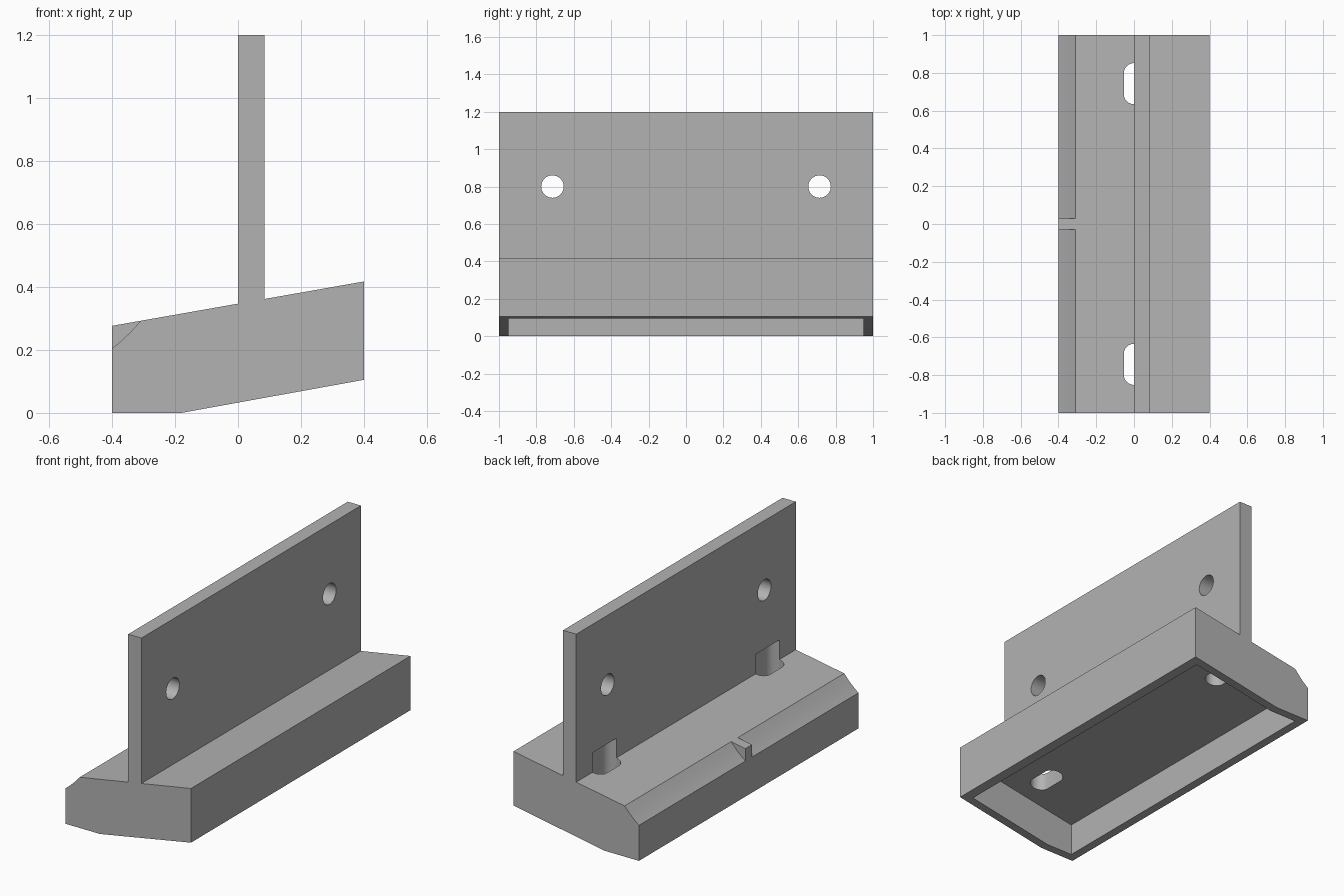
import bpy
import bmesh
from math import pi, sin, cos
from mathutils import Vector

if "Cube" in bpy.data.objects:
    bpy.data.objects.remove(bpy.data.objects["Cube"], do_unlink=True)

grey = bpy.data.materials.new("plain grey")
grey.use_nodes = True
colour = (0.45, 0.45, 0.45, 1)
grey.diffuse_color = colour
grey.node_tree.nodes["Principled BSDF"].inputs["Base Color"].default_value = colour


def prism(name, points, move):
    """Solid swept from a closed loop of 3D points along a vector."""
    bm = bmesh.new()
    face = bm.faces.new([bm.verts.new(p) for p in points])
    swept = bmesh.ops.extrude_face_region(bm, geom=[face])["geom"]
    verts = [v for v in swept if isinstance(v, bmesh.types.BMVert)]
    bmesh.ops.translate(bm, verts=verts, vec=Vector(move))
    bmesh.ops.recalc_face_normals(bm, faces=bm.faces)
    mesh = bpy.data.meshes.new(name)
    bm.to_mesh(mesh)
    bm.free()
    obj = bpy.data.objects.new(name, mesh)
    mesh.materials.append(grey)
    bpy.context.collection.objects.link(obj)
    return obj


def along_y(name, profile, y0, y1):
    return prism(name, [(x, y0, z) for x, z in profile], (0, y1 - y0, 0))


def cut(target, cutter):
    mod = target.modifiers.new(cutter.name, 'BOOLEAN')
    mod.operation = 'DIFFERENCE'
    mod.solver = 'EXACT'
    mod.object = cutter
    cutter.hide_render = True
    cutter.hide_set(True)


def top(x):
    """Height of the sloping upper face."""
    return 0.347 + 0.176 * x


# Sloping base with upright plate, as one section
bracket = along_y("bracket", [
    (-0.4, 0), (-0.18, 0), (0.4, 0.105), (0.4, top(0.4)),
    (0.084, top(0.084)), (0.084, 1.2), (0, 1.2), (0, top(0)),
    (-0.4, top(-0.4))], -1, 1)

# Hollow underside with a roof parallel to the upper face
cut(bracket, along_y("underside_cutter", [
    (-0.35, -0.1), (0.35, -0.1), (0.35, top(0.35) - 0.1),
    (-0.35, top(-0.35) - 0.1)], -0.95, 0.95))

for side, name in ((-1, "front"), (1, "back")):
    # Slightly hollow chamfer, leaving a small tab in the middle
    cut(bracket, along_y(name + "_chamfer_cutter", [
        (-0.41, 0.197), (-0.4, 0.205), (-0.375, 0.225), (-0.343, 0.255),
        (-0.309, top(-0.309)), (-0.3, 0.31), (-0.41, 0.31)],
        side * 0.03, side * 1.1))

    # Round hole through the plate
    ring = [2 * pi * i / 32 for i in range(32)]
    cut(bracket, prism(name + "_hole_cutter", [
        (-0.05, side * 0.714 + 0.06 * cos(a), 0.8 + 0.06 * sin(a))
        for a in ring], (0.2, 0, 0)))

    # Upright slot through the roof, biting into the plate
    slot = []
    for end in (1, -1):
        for i in range(13):
            a = pi * i / 12
            slot.append((0.054 * cos(a) * end,
                         side * 0.743 + end * (0.055 + 0.054 * sin(a)), 0.12))
    cut(bracket, prism(name + "_slot_cutter", slot, (0, 0, 0.34)))

bpy.ops.object.select_all(action='DESELECT')
bracket.select_set(True)
bpy.context.view_layer.objects.active = bracket
for mod in list(bracket.modifiers):
    bpy.ops.object.modifier_apply(modifier=mod.name)
for obj in list(bpy.data.objects):
    if obj.name.endswith("_cutter"):
        bpy.data.objects.remove(obj, do_unlink=True)
bpy.ops.object.shade_smooth_by_angle(angle=pi / 6)
